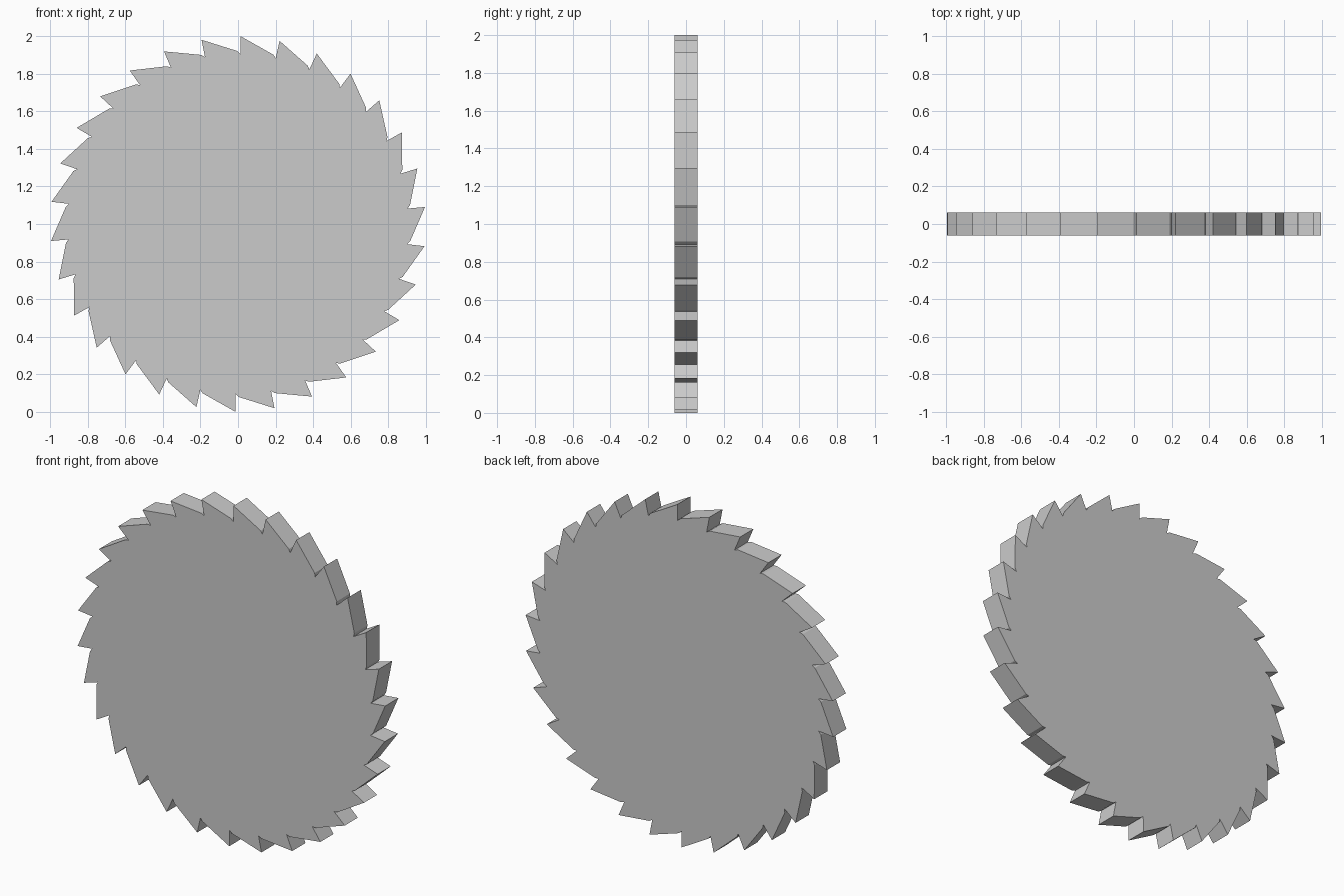
import bpy, bmesh
from math import sin, cos, radians

if "Cube" in bpy.data.objects:
    bpy.data.objects.remove(bpy.data.objects["Cube"])

TEETH = 30
STEP = 360 / TEETH
OFFSET = 0.8          # angle of the first tip, clockwise from the top
HALF = 0.061          # half thickness


def rim_point(angle, radius):
    a = radians(angle)
    return (radius * sin(a), -HALF, 1 + radius * cos(a))


# Ratchet profile: long sloping back, small chamfer, radial step up to next tip
bm = bmesh.new()
profile = []
for i in range(TEETH):
    tip = OFFSET + i * STEP
    for angle, radius in ((tip, 1.0),
                          (tip + STEP - 1.0, 0.921),
                          (tip + STEP, 0.906)):
        profile.append(bm.verts.new(rim_point(angle, radius)))
face = bm.faces.new(profile)

# Extrude the disc through its thickness
result = bmesh.ops.extrude_face_region(bm, geom=[face], use_keep_orig=True)
new_verts = [g for g in result["geom"] if isinstance(g, bmesh.types.BMVert)]
bmesh.ops.translate(bm, verts=new_verts, vec=(0, 2 * HALF, 0))
bmesh.ops.recalc_face_normals(bm, faces=bm.faces[:])

mesh = bpy.data.meshes.new("toothed_disc")
bm.to_mesh(mesh)
bm.free()
bpy.context.collection.objects.link(bpy.data.objects.new("toothed_disc", mesh))
